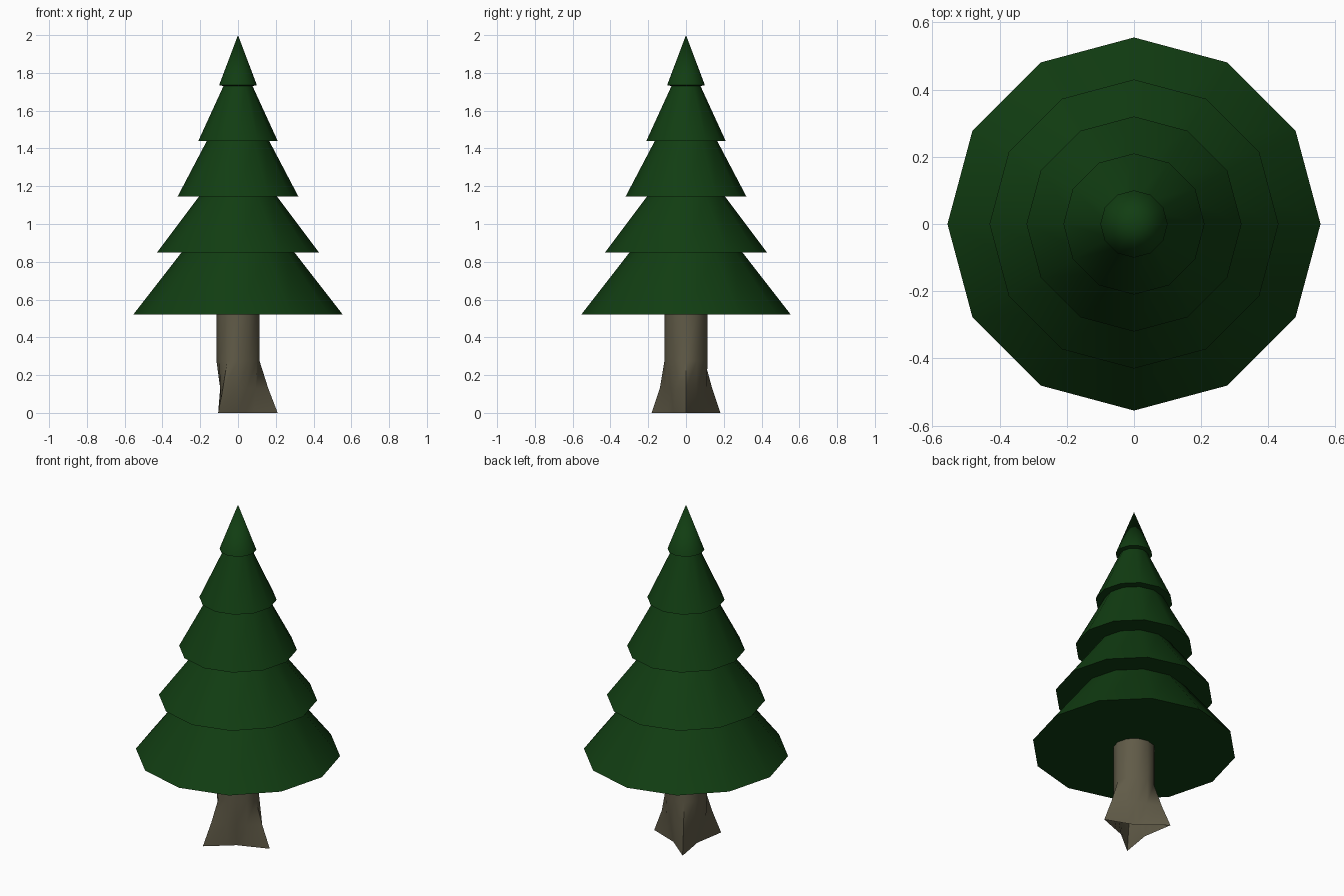
import bpy, bmesh, math

if "Cube" in bpy.data.objects:
    bpy.data.objects.remove(bpy.data.objects["Cube"])

SIDES = 12

def material(name, rgb):
    m = bpy.data.materials.new(name)
    m.diffuse_color = (*rgb, 1)
    m.use_nodes = True
    m.node_tree.nodes["Principled BSDF"].inputs["Base Color"].default_value = m.diffuse_color
    return m

def loft(name, rings, mat, apex=None, cap_bottom=False):
    """Skin rings given as (z, radius function of side index)."""
    bm = bmesh.new()
    loops = []
    for z, radius in rings:
        loop = []
        for i in range(SIDES):
            a = 2 * math.pi * i / SIDES
            r = radius(i)
            loop.append(bm.verts.new((r * math.cos(a), r * math.sin(a), z)))
        loops.append(loop)
    for lo, hi in zip(loops, loops[1:]):
        for i in range(SIDES):
            j = (i + 1) % SIDES
            bm.faces.new((lo[i], lo[j], hi[j], hi[i]))
    if apex is not None:
        tip = bm.verts.new((0, 0, apex))
        for i in range(SIDES):
            bm.faces.new((loops[-1][i], loops[-1][(i + 1) % SIDES], tip))
    if cap_bottom:
        bm.faces.new(loops[0][::-1])
    me = bpy.data.meshes.new(name)
    bm.to_mesh(me)
    bm.free()
    me.materials.append(mat)
    ob = bpy.data.objects.new(name, me)
    bpy.context.collection.objects.link(ob)
    bpy.ops.object.select_all(action='DESELECT')
    ob.select_set(True)
    bpy.context.view_layer.objects.active = ob
    bpy.ops.object.shade_smooth_by_angle(angle=math.radians(50))
    return ob

green = material("dark green", (0.0056, 0.047, 0.006))
brown = material("bark brown", (0.118, 0.104, 0.064))

# Foliage: stepped tiers, (z, skirt radius, neck radius, neck z)
tiers = [(0.52, 0.555, 0.30, 0.848), (0.848, 0.43, 0.207, 1.145),
         (1.145, 0.32, 0.165, 1.44), (1.44, 0.21, 0.077, 1.73)]
rings = []
for z, skirt, neck, top in tiers:
    rings += [(z, lambda i, r=skirt: r), (top, lambda i, r=neck: r)]
rings.append((1.735, lambda i: 0.10))
loft("foliage", rings, green, apex=2.0, cap_bottom=True)

# Trunk: round above, flaring into three roots at the ground, open underneath
def rooted(root, shoulder, valley):
    return lambda i: (root, shoulder, valley, shoulder)[i % 4]

loft("trunk", [(0.0, rooted(0.21, 0.096, 0.075)),
               (0.13, rooted(0.16, 0.109, 0.093)),
               (0.275, lambda i: 0.114),
               (0.53, lambda i: 0.114)], brown)
